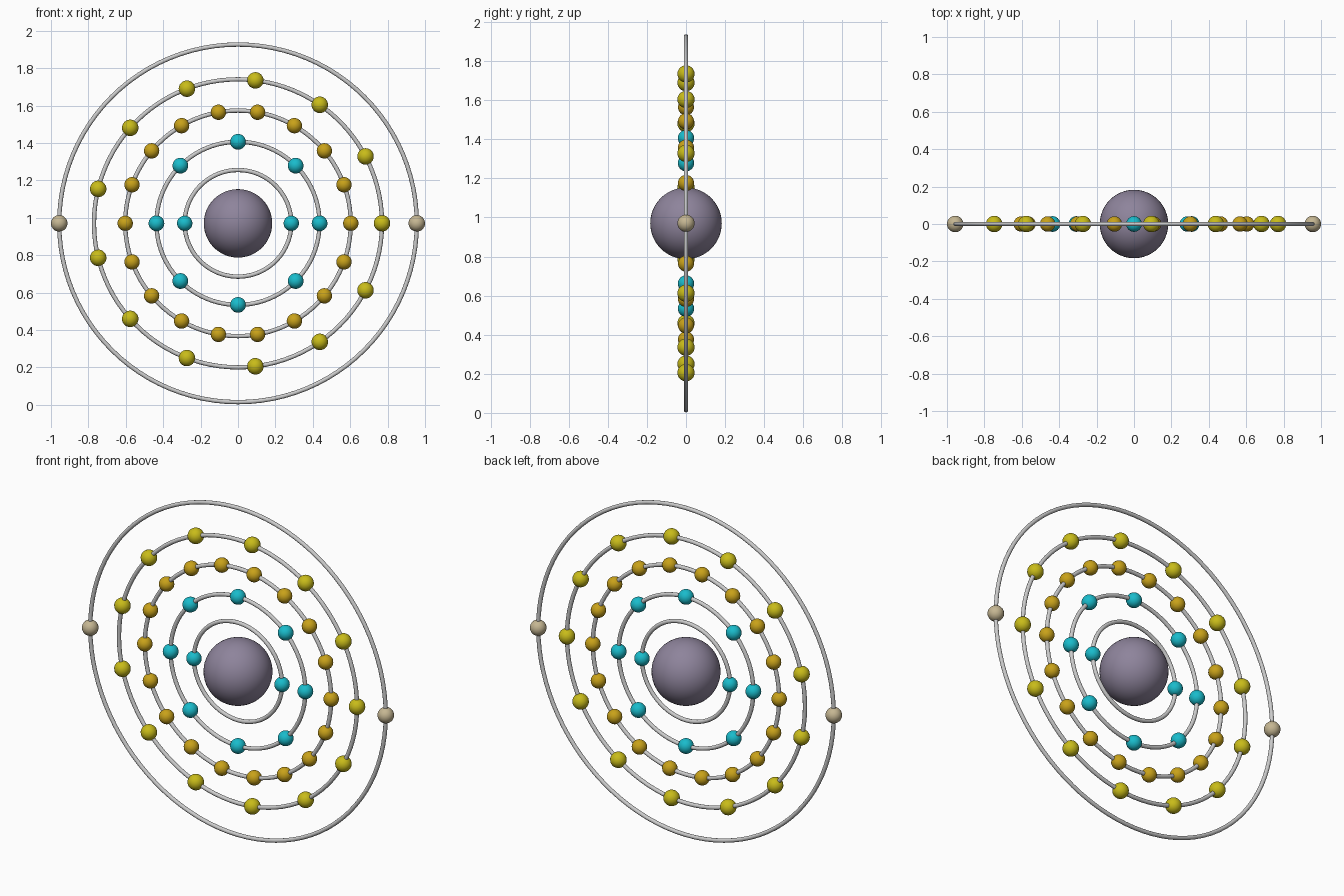
import bpy
from math import pi, cos, sin

if "Cube" in bpy.data.objects:
    bpy.data.objects.remove(bpy.data.objects["Cube"])

CZ = 0.97  # height of the centre


def material(name, rgb):
    m = bpy.data.materials.new(name)
    m.diffuse_color = (*rgb, 1.0)
    m.use_nodes = True
    m.node_tree.nodes["Principled BSDF"].inputs["Base Color"].default_value = m.diffuse_color
    return m


def sphere(name, r, x, z, mat, seg, rings):
    bpy.ops.mesh.primitive_uv_sphere_add(segments=seg, ring_count=rings,
                                         radius=r, location=(x, 0, z))
    o = bpy.context.object
    o.name = name
    o.data.materials.append(mat)
    bpy.ops.object.shade_smooth()
    return o


def orbit(name, r, tube):
    bpy.ops.mesh.primitive_torus_add(major_segments=96, minor_segments=12,
                                     major_radius=r, minor_radius=tube,
                                     location=(0, 0, CZ), rotation=(pi / 2, 0, 0))
    bpy.context.object.name = name
    bpy.ops.object.shade_smooth()


violet = material("violet_grey", (0.27, 0.23, 0.33))
cyan = material("cyan", (0.01, 0.50, 0.60))
ochre = material("ochre", (0.58, 0.36, 0.01))
yellow = material("yellow", (0.58, 0.50, 0.01))
tan = material("tan", (0.56, 0.47, 0.29))

# Central nucleus
sphere("nucleus", 0.183, 0, CZ, violet, 48, 24)

# Concentric shells: radius, electron count, electron radius, colour
shells = [
    (0.285, 2, 0.041, cyan),
    (0.436, 8, 0.042, cyan),
    (0.603, 18, 0.041, ochre),
    (0.770, 13, 0.044, yellow),
    (0.956, 2, 0.044, tan),
]
for i, (r, count, er, mat) in enumerate(shells, 1):
    orbit(f"orbit_ring_{i}", r, 0.0115)
    for k in range(count):
        a = 2 * pi * k / count
        sphere(f"electron_{i}_{k + 1}", er, r * cos(a), CZ + r * sin(a), mat, 24, 16)
